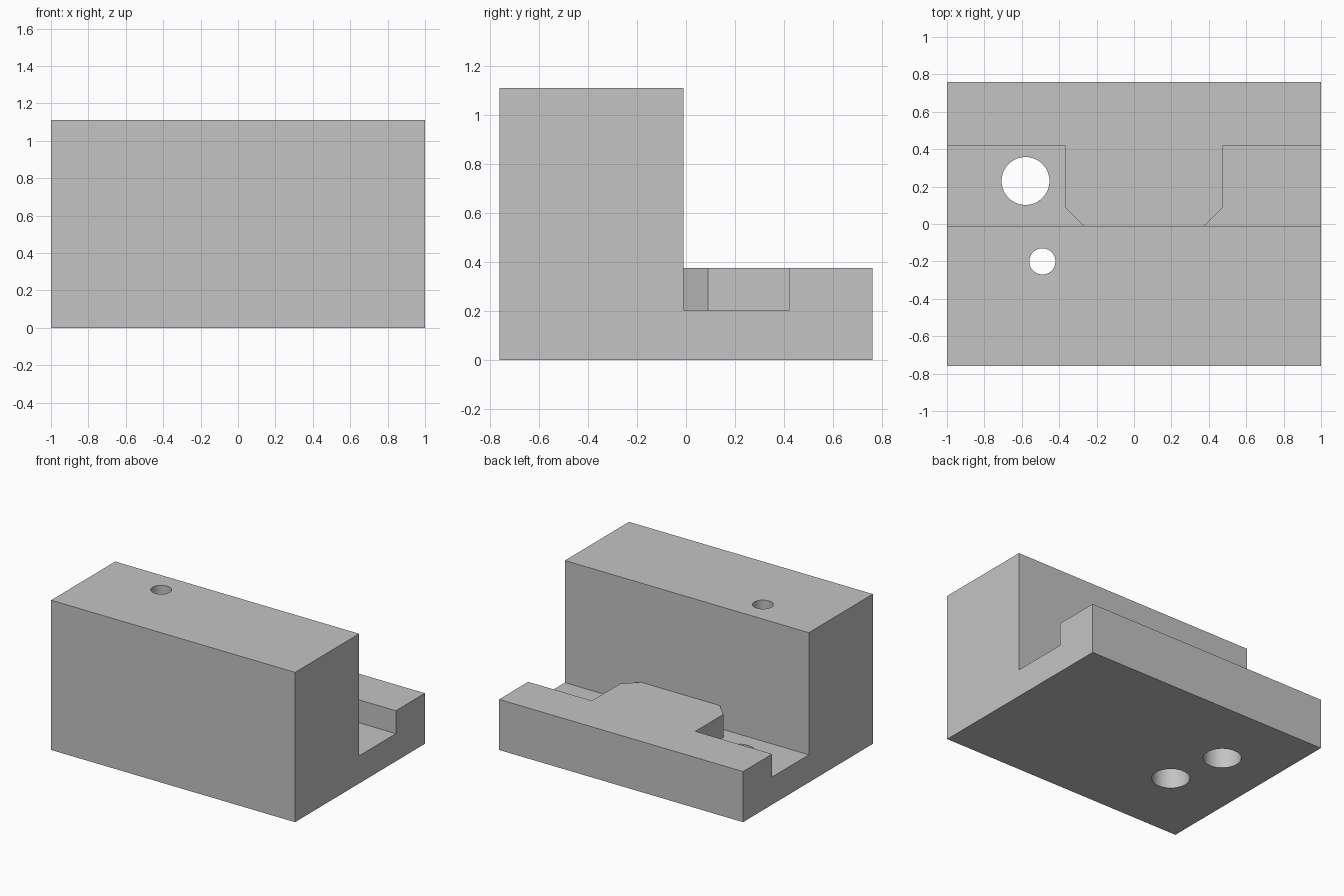
import bpy
import bmesh
import math

if "Cube" in bpy.data.objects:
    bpy.data.objects.remove(bpy.data.objects["Cube"], do_unlink=True)

# Single plain metal colour
grey = bpy.data.materials.new("plain grey")
grey.use_nodes = True
colour = (0.55, 0.55, 0.55, 1)
grey.diffuse_color = colour
grey.node_tree.nodes["Principled BSDF"].inputs["Base Color"].default_value = colour

HALF_X, HALF_Y, HEIGHT = 1.0, 0.76, 1.11
WALL, LEDGE, FLOOR = -0.01, 0.375, 0.205   # wall back face, ledge top, pocket floor
POCKET_BACK, CHAMFER = 0.42, 0.1


def prism(name, points, offset):
    """Extrude a closed polygon along an offset vector."""
    bm = bmesh.new()
    face = bm.faces.new([bm.verts.new(p) for p in points])
    grown = bmesh.ops.extrude_face_region(bm, geom=[face])
    moved = [g for g in grown["geom"] if isinstance(g, bmesh.types.BMVert)]
    bmesh.ops.translate(bm, verts=moved, vec=offset)
    bmesh.ops.recalc_face_normals(bm, faces=bm.faces)
    mesh = bpy.data.meshes.new(name)
    bm.to_mesh(mesh)
    bm.free()
    obj = bpy.data.objects.new(name, mesh)
    bpy.context.collection.objects.link(obj)
    mesh.materials.append(grey)
    return obj


def cut(target, cutter):
    """Subtract the cutter from the target and remove it."""
    cutter.hide_render = True
    mod = target.modifiers.new("cut", "BOOLEAN")
    mod.operation = "DIFFERENCE"
    mod.solver = "EXACT"
    mod.object = cutter
    bpy.context.view_layer.objects.active = target
    bpy.ops.object.modifier_apply(modifier=mod.name)
    bpy.data.objects.remove(cutter, do_unlink=True)


def pocket(side, inner):
    """Side pocket with a chamfered mouth against the wall."""
    outer = side * (HALF_X + 0.1)
    outline = [(outer, WALL), (inner - side * CHAMFER, WALL),
               (inner, WALL + CHAMFER), (inner, POCKET_BACK), (outer, POCKET_BACK)]
    cut(block, prism("pocket_cutter", [(x, y, FLOOR) for x, y in outline], (0, 0, 0.5)))


def hole(x, y, radius, bottom, top):
    """Vertical round hole."""
    steps = 64
    ring = [(x + radius * math.cos(math.tau * i / steps),
             y + radius * math.sin(math.tau * i / steps), bottom) for i in range(steps)]
    cut(block, prism("hole_cutter", ring, (0, 0, top - bottom)))


# L-shaped body: tall wall at the front, low ledge at the back
section = [(-HALF_Y, 0), (HALF_Y, 0), (HALF_Y, LEDGE),
           (WALL, LEDGE), (WALL, HEIGHT), (-HALF_Y, HEIGHT)]
block = prism("stepped_block", [(-HALF_X, y, z) for y, z in section], (2 * HALF_X, 0, 0))

# Pockets at both ends of the ledge
pocket(-1, -0.37)
pocket(1, 0.477)

# Through hole in the pocket floor, and a counterbored hole in the wall
hole(-0.58, 0.23, 0.128, -0.1, 0.5)
hole(-0.49, -0.2, 0.07, -0.1, HEIGHT + 0.1)
hole(-0.49, -0.2, 0.128, -0.1, 0.6)

# Smooth bores, crisp edges
bpy.ops.object.select_all(action="DESELECT")
block.select_set(True)
bpy.context.view_layer.objects.active = block
bpy.ops.object.shade_smooth_by_angle(angle=math.radians(30))
